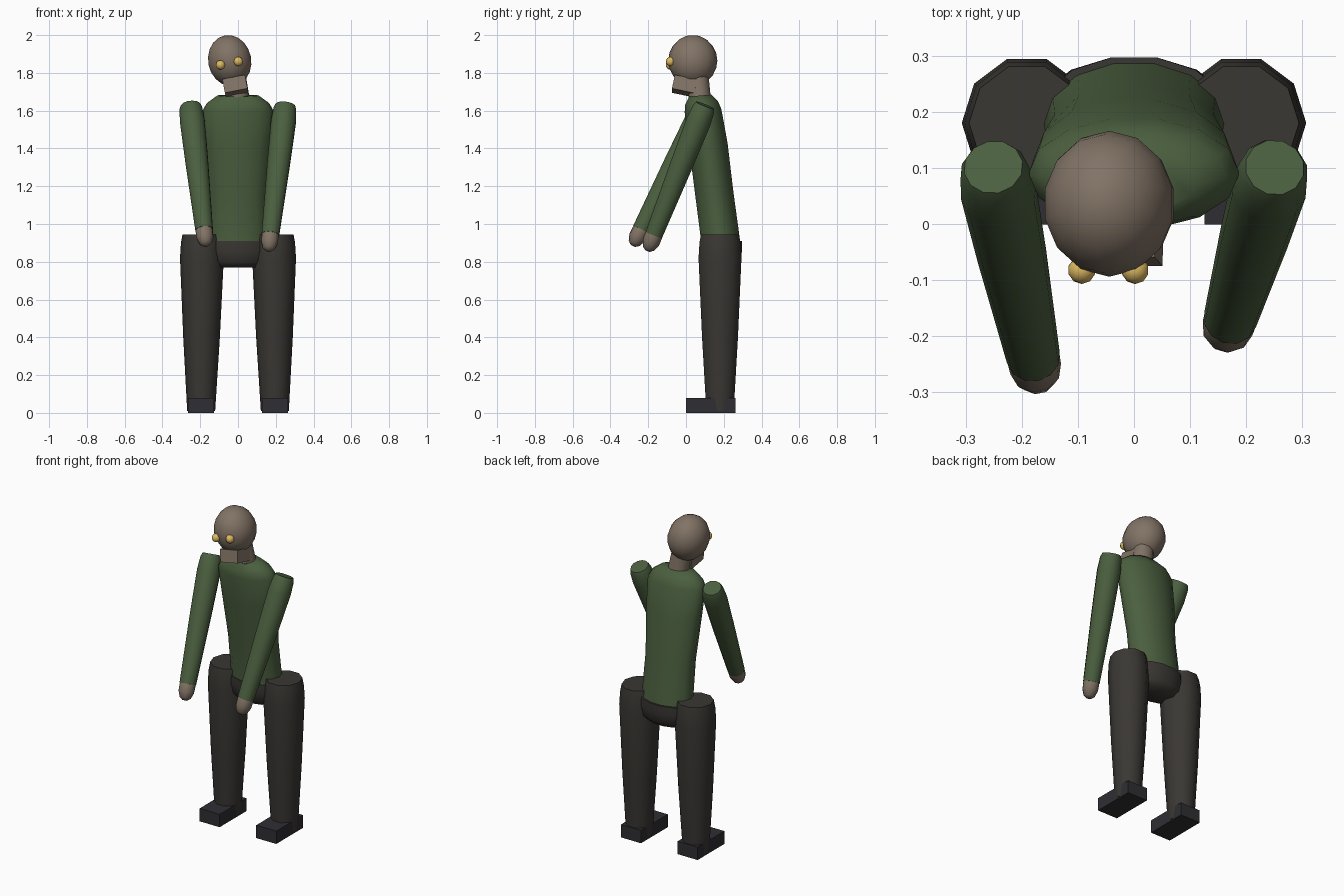
import bpy, bmesh, math
from mathutils import Vector, Matrix, Quaternion, Euler

if "Cube" in bpy.data.objects:
    bpy.data.objects.remove(bpy.data.objects["Cube"])


def material(name, rgb):
    m = bpy.data.materials.new(name)
    m.diffuse_color = (*rgb, 1)
    m.use_nodes = True
    m.node_tree.nodes["Principled BSDF"].inputs["Base Color"].default_value = m.diffuse_color
    return m


GREEN = material("green_wool", (0.07, 0.115, 0.05))
DARK = material("dark_cloth", (0.042, 0.038, 0.033))
SKIN = material("skin", (0.22, 0.17, 0.13))
GOLD = material("gold", (0.72, 0.48, 0.12))
SHOE = material("shoe_black", (0.028, 0.028, 0.034))


def finish(name, bm, mat, angle=50):
    bmesh.ops.recalc_face_normals(bm, faces=bm.faces)
    me = bpy.data.meshes.new(name)
    bm.to_mesh(me)
    bm.free()
    ob = bpy.data.objects.new(name, me)
    bpy.context.collection.objects.link(ob)
    me.materials.append(mat)
    bpy.ops.object.select_all(action='DESELECT')
    ob.select_set(True)
    bpy.context.view_layer.objects.active = ob
    bpy.ops.object.shade_smooth_by_angle(angle=math.radians(angle))
    return ob


def loft(name, rings, sides, mat, quat=Quaternion()):
    """Capped skin over elliptical rings (centre, rx, ry) sharing one orientation."""
    bm = bmesh.new()
    loops = []
    for c, rx, ry in rings:
        loops.append([bm.verts.new(Vector(c) + quat @ Vector(
            (rx * math.cos(a), ry * math.sin(a), 0)))
            for a in (2 * math.pi * i / sides for i in range(sides))])
    for lo, hi in zip(loops, loops[1:]):
        for i in range(sides):
            j = (i + 1) % sides
            bm.faces.new((lo[i], lo[j], hi[j], hi[i]))
    bm.faces.new(loops[0])
    bm.faces.new(loops[-1])
    return finish(name, bm, mat)


def box(name, centre, size, mat, rot=(0, 0, 0)):
    bm = bmesh.new()
    bmesh.ops.create_cube(bm, size=1, matrix=Matrix.LocRotScale(
        Vector(centre), Euler(rot), Vector(size)))
    return finish(name, bm, mat, 30)


def ball(name, centre, radii, seg, rings, mat, rot=(0, 0, 0)):
    bm = bmesh.new()
    bmesh.ops.create_uvsphere(bm, u_segments=seg, v_segments=rings, radius=1,
                              matrix=Matrix.LocRotScale(
                                  Vector(centre), Euler(rot), Vector(radii)))
    return finish(name, bm, mat, 60)


# Legs and shoes
for side, s in (("left", -1), ("right", 1)):
    loft(side + "_leg", [((s * x, 0.18, z), r, r * 1.03) for z, x, r in (
        (0.01, 0.195, 0.074), (0.40, 0.193, 0.097), (0.82, 0.191, 0.116),
        (0.90, 0.191, 0.111), (0.945, 0.191, 0.103))], 10, DARK)
    box(side + "_shoe", (s * 0.195, 0.131, 0.04), (0.138, 0.263, 0.08), SHOE)

# Pelvis
loft("pelvis", [((0, 0.185, z), rx, ry) for z, rx, ry in (
    (0.77, 0.125, 0.08), (0.80, 0.165, 0.105), (0.86, 0.18, 0.115),
    (0.91, 0.175, 0.115))], 14, DARK)

# Sweater body, leaning forward
loft("sweater_body", [((0, y, z), rx, ry) for z, y, rx, ry in (
    (0.875, 0.182, 0.165, 0.11), (0.95, 0.178, 0.16, 0.105),
    (1.16, 0.15, 0.157, 0.104), (1.42, 0.118, 0.178, 0.105),
    (1.60, 0.09, 0.188, 0.10), (1.64, 0.083, 0.165, 0.09),
    (1.68, 0.075, 0.11, 0.06))], 14, GREEN, Euler((math.radians(5), 0, 0)).to_quaternion())

# Sleeves and hands, each along a shoulder to wrist line
for side, shoulder, wrist in (
        ("left", (-0.25, 0.098, 1.622), (-0.178, -0.245, 0.955)),
        ("right", (0.25, 0.098, 1.622), (0.170, -0.175, 0.93))):
    a, w = Vector(shoulder), Vector(wrist)
    q = (w - a).to_track_quat('Z', 'Y')

    def along(steps):
        return [(a.lerp(w, t), r, r) for t, r in steps]

    loft(side + "_sleeve", along(((-0.01, 0.053), (0.02, 0.062), (0.12, 0.068),
                                  (0.45, 0.062), (0.98, 0.048))), 12, GREEN, q)
    loft(side + "_hand", along(((0.95, 0.042), (0.99, 0.047), (1.04, 0.046),
                                (1.085, 0.033), (1.105, 0.014))), 10, SKIN, q)

# Neck, head, jaw and eyes, tilted to one side
tilt = (0, math.radians(-11), 0)
loft("neck", [((0, 0.075, 1.65), 0.064, 0.06), ((-0.005, 0.07, 1.70), 0.06, 0.058),
              ((-0.022, 0.06, 1.80), 0.06, 0.058)], 12, SKIN, Euler(tilt).to_quaternion())
ball("head", (-0.044, 0.036, 1.865), (0.117, 0.13, 0.136), 14, 10, SKIN, tilt)
box("jaw", (-0.014, -0.008, 1.73), (0.122, 0.12, 0.075), SKIN,
    (math.radians(-12), tilt[1], 0))
for side, x, z in (("left", -0.093, 1.842), ("right", 0.002, 1.86)):
    ball(side + "_eye", (x, -0.082, z), (0.025, 0.025, 0.025), 10, 8, GOLD, tilt)
